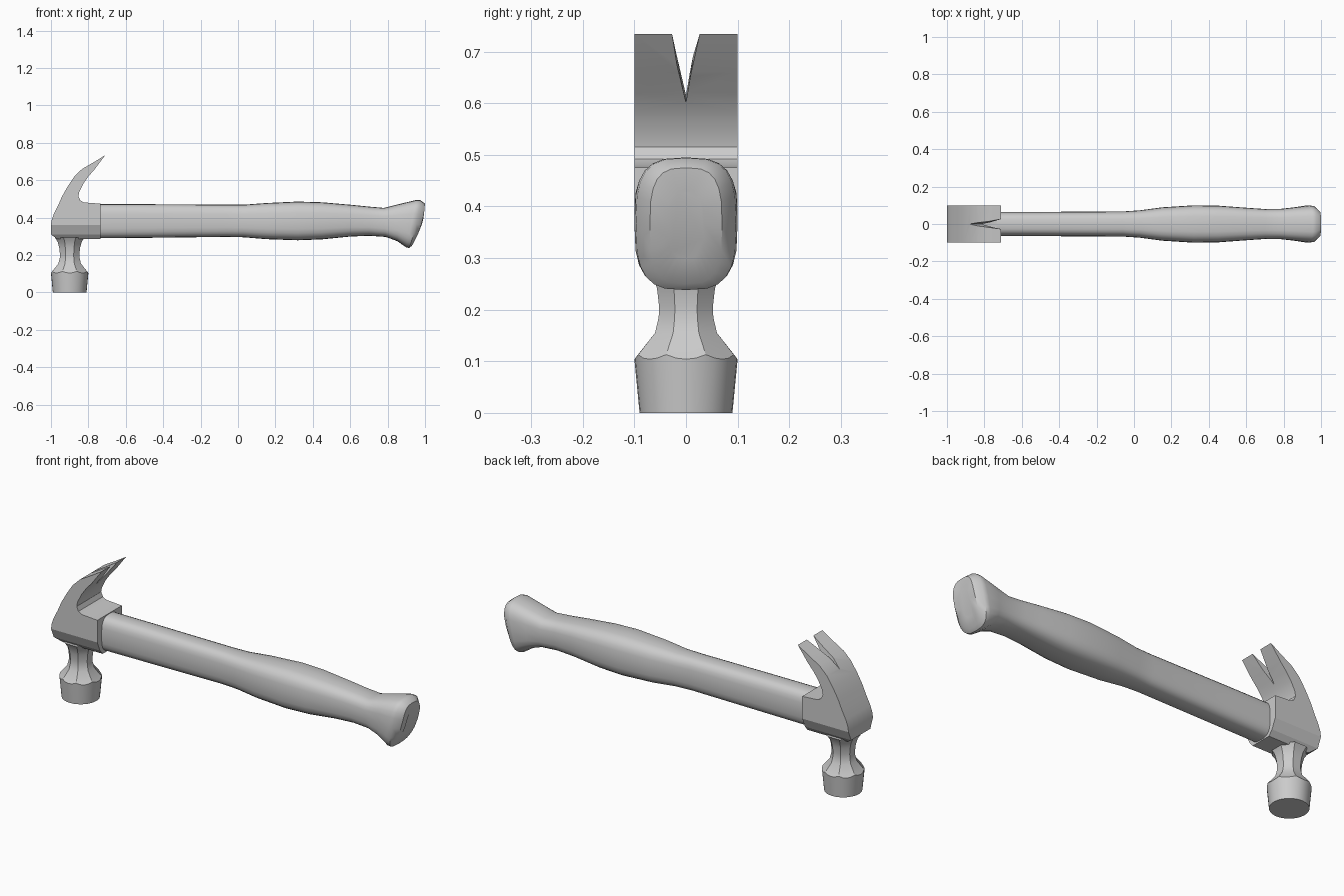
import bpy, bmesh, math
from mathutils import Vector

if "Cube" in bpy.data.objects:
    bpy.data.objects.remove(bpy.data.objects["Cube"])


def finish(name, bm, angle=None):
    bmesh.ops.recalc_face_normals(bm, faces=bm.faces)
    me = bpy.data.meshes.new(name)
    bm.to_mesh(me)
    bm.free()
    ob = bpy.data.objects.new(name, me)
    bpy.context.collection.objects.link(ob)
    if angle:
        bpy.ops.object.select_all(action='DESELECT')
        ob.select_set(True)
        bpy.context.view_layer.objects.active = ob
        bpy.ops.object.shade_smooth_by_angle(angle=math.radians(angle))
    return ob


def loft(name, rings, angle=None):
    bm = bmesh.new()
    loops = [[bm.verts.new(p) for p in ring] for ring in rings]
    n = len(loops[0])
    for a, b in zip(loops, loops[1:]):
        for i in range(n):
            j = (i + 1) % n
            bm.faces.new((a[i], a[j], b[j], b[i]))
    bm.faces.new(loops[0][::-1])
    bm.faces.new(loops[-1])
    return finish(name, bm, angle)


# Claw and upper socket: side profile extruded across the width
profile = [(-1, .36), (-.997, .385), (-.985, .42), (-.963, .463), (-.94, .515),
           (-.91, .568), (-.875, .62), (-.834, .66), (-.77, .697), (-.71, .734),
           (-.765, .66), (-.80, .62), (-.825, .585), (-.848, .54), (-.853, .515),
           (-.843, .492), (-.823, .481), (-.735, .475), (-.735, .36)]
claw = loft("claw_head", [[(x, y, z) for x, z in profile] for y in (-.1, .1)])

# V-shaped nail slot
tips = [[(-.95, 0, .632), (-.80, -.028, .80), (-.80, .028, .80)],
        [(-.76, 0, .589), (-.64, -.028, .70), (-.64, .028, .70)]]
cutter = loft("slot_cutter", tips)
cutter.hide_render = True
cutter.hide_viewport = False
mod = claw.modifiers.new("slot", 'BOOLEAN')
mod.operation = 'DIFFERENCE'
mod.solver = 'EXACT'
mod.object = cutter
bpy.ops.object.select_all(action='DESELECT')
claw.select_set(True)
bpy.context.view_layer.objects.active = claw
bpy.ops.object.modifier_apply(modifier=mod.name)
bpy.data.objects.remove(cutter)
bpy.ops.object.shade_smooth_by_angle(angle=math.radians(28))

# Lower socket: tapers from the claw body down to the neck
loft("lower_socket", [[(x0, -w, z), (-.735, -w, z), (-.735, w, z), (x0, w, z)]
                      for x0, w, z in ((-1, .1, .36), (-1, .078, .31), (-.965, .056, .285))])

# Neck and striking face: round poll blending to an octagonal neck
N = 32


def turn(radius, z, octagon=True, scallop=0):
    ring = []
    for i in range(N):
        a = 2 * math.pi * i / N
        off = (a + math.pi / 8) % (math.pi / 4) - math.pi / 8
        r = radius / math.cos(off) if octagon else radius
        ring.append((-.9 + r * math.cos(a), r * math.sin(a),
                     z + scallop * (off / (math.pi / 8)) ** 2))
    return ring


loft("striking_face", [turn(.09, 0, False), turn(.1, .104, False, .009),
                       turn(.06, .155), turn(.053, .185), turn(.052, .205),
                       turn(.056, .24), turn(.064, .27), turn(.08, .295)], 25)

# Handle: soft rectangular sections, each (x low, z low, x high, z high, half width)
stations = [(-.76, .29, -.76, .472, .065), (-.5, .292, -.5, .472, .065),
            (-.06, .297, -.06, .469, .067), (.03, .295, .03, .469, .073),
            (.15, .285, .15, .478, .089), (.32, .279, .32, .486, .1),
            (.45, .284, .45, .482, .098), (.6, .299, .6, .469, .087),
            (.7, .303, .7, .459, .08), (.79, .297, .78, .452, .081),
            (.85, .275, .86, .472, .089), (.9, .241, .955, .495, .1),
            (.915, .238, .975, .494, .097), (.93, .25, .999, .475, .07),
            (.95, .30, .993, .43, .035)]
M = 24


def section(k, s):
    xl, zl, xh, zh, w = s
    bulge = (0, .008, .016, .012)[max(0, k - 11)] if k > 10 else 0
    ring = []
    for i in range(M):
        a = 2 * math.pi * i / M
        c, d = math.cos(a), math.sin(a)
        u = math.copysign(abs(c) ** (2 / 3.1), c)
        v = math.copysign(abs(d) ** (2 / 3.1), d)
        t = (v + 1) / 2
        ring.append((xl + (xh - xl) * t + bulge * (1 - v * v), w * u, zl + (zh - zl) * t))
    return ring


loft("handle", [section(k, s) for k, s in enumerate(stations)], 40)
